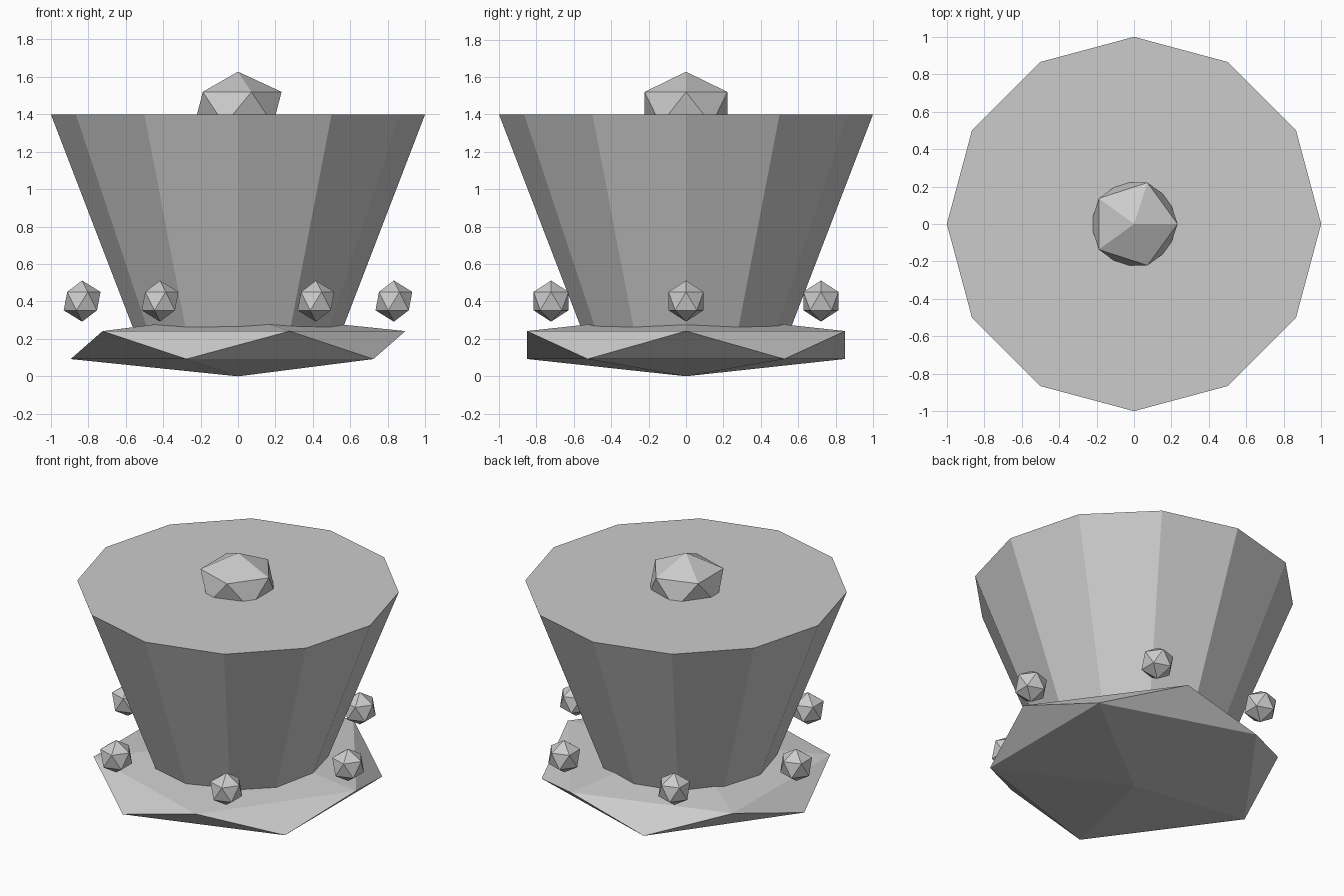
import bpy
from math import cos, sin, pi

if "Cube" in bpy.data.objects:
    bpy.data.objects.remove(bpy.data.objects["Cube"])


def gem(name, loc, radius, height):
    # Flat-faced icosahedron, squashed vertically to the given half height
    bpy.ops.mesh.primitive_ico_sphere_add(subdivisions=1, radius=1, location=loc)
    ob = bpy.context.object
    ob.name = name
    ob.scale = (radius, radius, height)
    return ob


# Flattened faceted foot
gem("base", (0, 0, 0.167), 1.0, 0.167)

# Twelve-sided tapered body, wide end up
bottom, top = 0.1, 1.4
bpy.ops.mesh.primitive_cone_add(vertices=12, radius1=0.5, radius2=1.0,
                                depth=top - bottom,
                                location=(0, 0, (top + bottom) / 2))
bpy.context.object.name = "body"

# Knob sunk into the top
gem("top_knob", (0, 0, 1.433), 0.26, 0.195)

# Ring of six small beads around the lower body
for i in range(6):
    a = i * pi / 3
    gem(f"bead_{i + 1}", (0.833 * cos(a), 0.833 * sin(a), 0.402), 0.11, 0.11)
